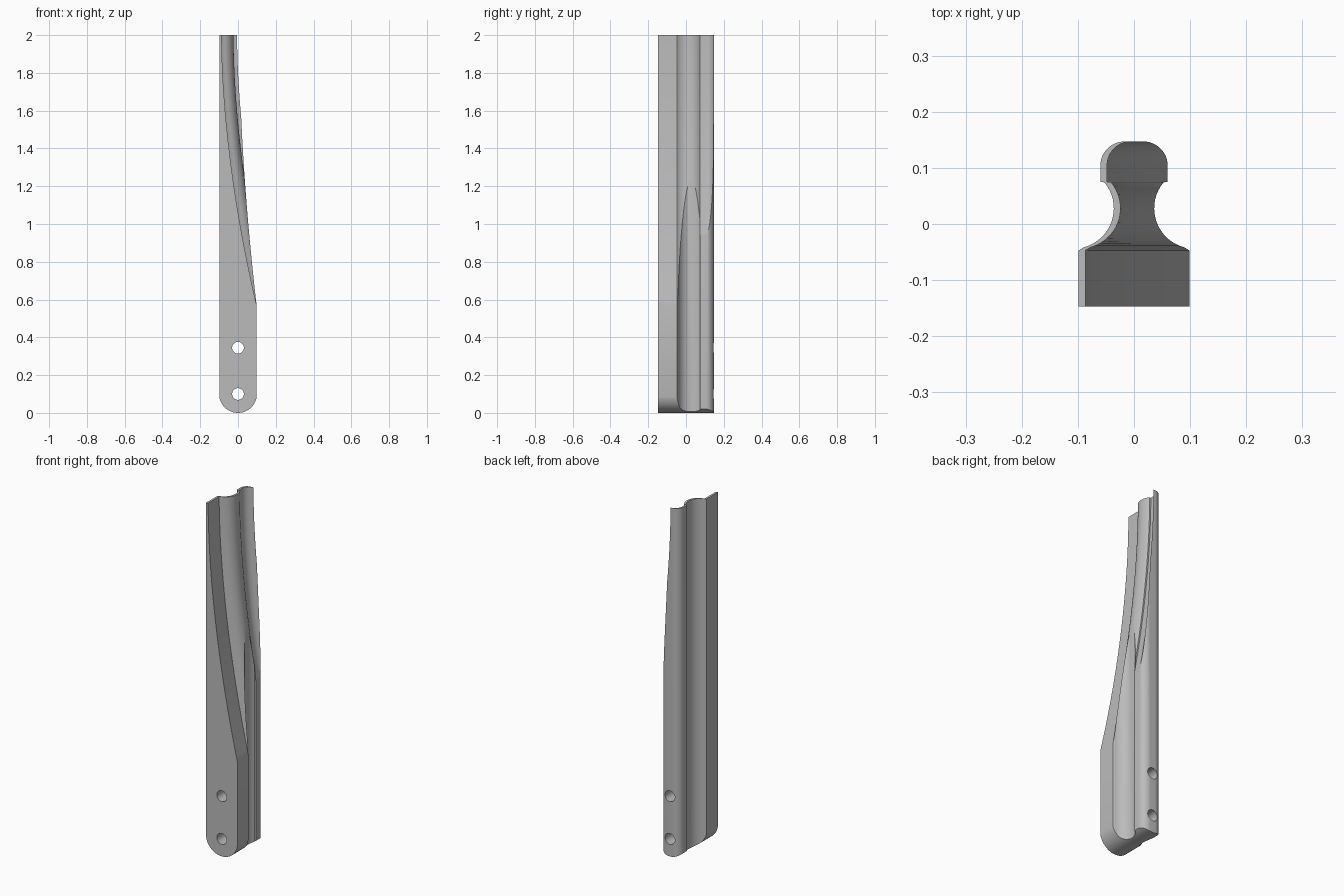
import bpy, bmesh, math

if "Cube" in bpy.data.objects:
    bpy.data.objects.remove(bpy.data.objects["Cube"], do_unlink=True)

HALF_W, HALF_D, HEIGHT = 0.0985, 0.147, 2.0
CURVE_START, TOP_THICK = 0.57, 0.012

grey = bpy.data.materials.new("plain_grey")
grey.use_nodes = True
grey.diffuse_color = (0.5, 0.5, 0.5, 1)
grey.node_tree.nodes["Principled BSDF"].inputs["Base Color"].default_value = (0.5, 0.5, 0.5, 1)


def loft(name, rings):
    """Closed solid through a list of equal-length rings."""
    bm = bmesh.new()
    rows = [[bm.verts.new(p) for p in ring] for ring in rings]
    n = len(rows[0])
    for a, b in zip(rows, rows[1:]):
        for i in range(n):
            j = (i + 1) % n
            bm.faces.new((a[i], a[j], b[j], b[i]))
    bm.faces.new(rows[0])
    bm.faces.new(rows[-1])
    bmesh.ops.recalc_face_normals(bm, faces=bm.faces)
    mesh = bpy.data.meshes.new(name)
    bm.to_mesh(mesh)
    bm.free()
    mesh.materials.append(grey)
    obj = bpy.data.objects.new(name, mesh)
    bpy.context.collection.objects.link(obj)
    return obj


def cut(obj, tool, operation):
    tool.hide_render = True
    bpy.context.view_layer.objects.active = obj
    mod = obj.modifiers.new("cut", 'BOOLEAN')
    mod.operation, mod.solver, mod.object = operation, 'EXACT', tool
    bpy.ops.object.modifier_apply(modifier=mod.name)
    bpy.data.objects.remove(tool, do_unlink=True)


def arc(cx, cy, r, start, end, n):
    angles = [math.radians(start + (end - start) * i / n) for i in range(n + 1)]
    return [(cx + r * math.cos(a), cy + r * math.sin(a)) for a in angles]


# Half profile (half width, y): flat base, concave neck, rounded head
neck = arc(0.108, 0.028, 0.072, 262, 140, 18)
head = arc(0.017, 0.104, 0.043, 0, 90, 12)
side = [(HALF_W, -HALF_D), (HALF_W, -0.047)] + neck[1:] + [(0.06, 0.075)] + head
outline = side + [(-w, y) for w, y in reversed(side)]
rail = loft("curved_rail", [[(x, y, z) for x, y in outline] for z in (0, HEIGHT)])

# Rounded foot: keep what lies inside a round-ended slab
foot = arc(0, 0.1, 0.1, 180, 360, 40) + [(0.1, 2.2), (-0.1, 2.2)]
cut(rail, loft("foot_shape", [[(x, y, z) for x, z in foot] for y in (-0.3, 0.3)]), 'INTERSECT')

# Sweeping relief: the left contour slides toward the left edge with height
contour = [(-HALF_W, -0.3)] + [(-w, y) for w, y in side[1:]] + [(-0.017, 0.3)]
contour += [(0.6, 0.3), (0.6, -0.3)]


def thickness(z):
    t = max(0, (HEIGHT - z) / (HEIGHT - CURVE_START))
    return TOP_THICK + (2 * HALF_W - TOP_THICK) * t ** 1.8


levels = [0.5 + 0.05 * i for i in range(31)] + [2.1]
cut(rail, loft("relief", [[(x + thickness(z), y, z) for x, y in contour] for z in levels]),
    'DIFFERENCE')

# Two through holes
for z0 in (0.1, 0.345):
    circle = arc(0, z0, 0.031, 0, 360, 32)[:-1]
    cut(rail, loft("hole", [[(x, y, z) for x, z in circle] for y in (-0.3, 0.3)]), 'DIFFERENCE')

bpy.ops.object.select_all(action='DESELECT')
rail.select_set(True)
bpy.context.view_layer.objects.active = rail
bpy.ops.object.shade_smooth_by_angle(angle=math.radians(25))
